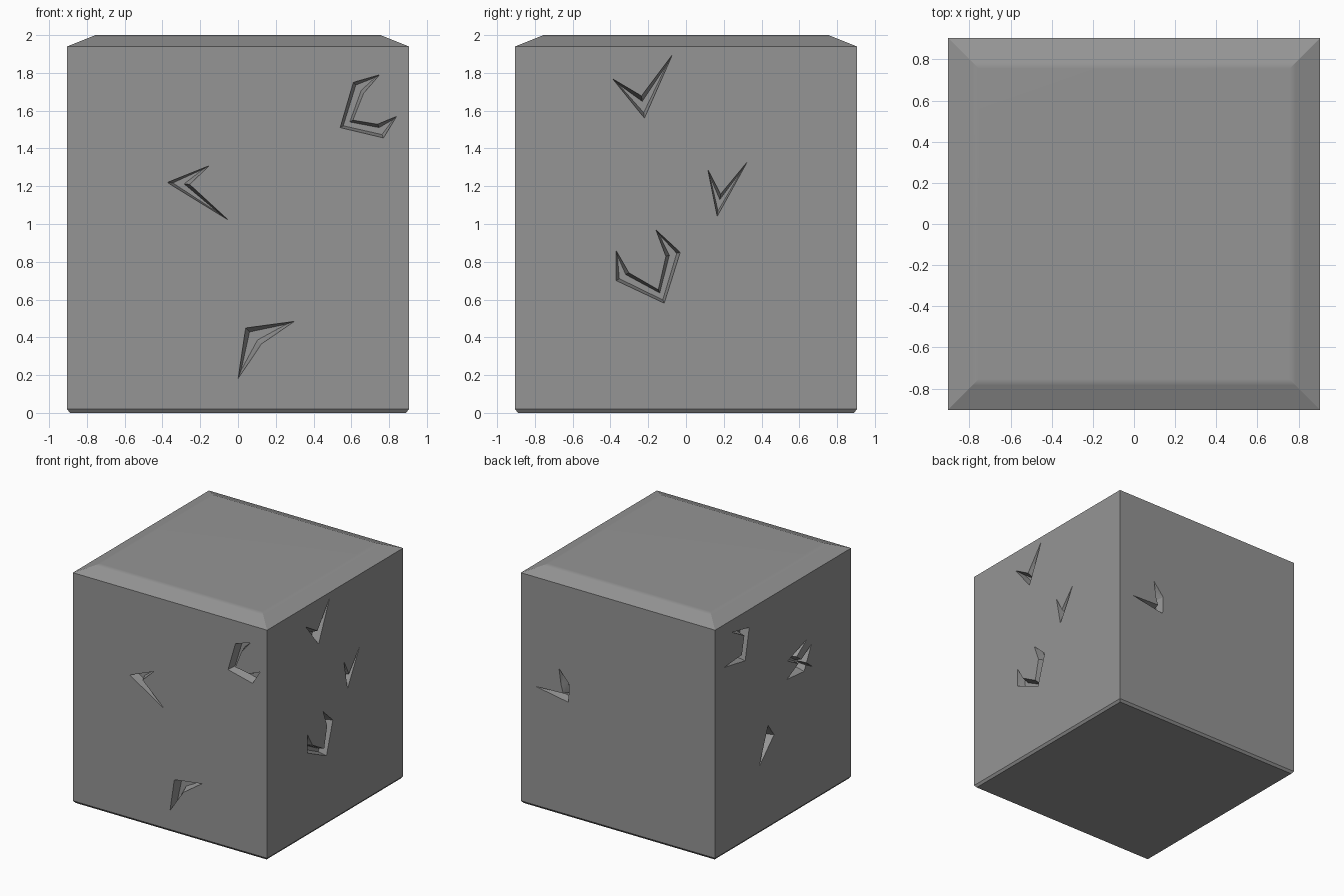
import bpy, bmesh, math
from mathutils import Matrix, Vector

if "Cube" in bpy.data.objects:
    bpy.data.objects.remove(bpy.data.objects["Cube"])

H = 0.905      # half width of the block
DEPTH = 0.07   # depth of the chipped grooves


def make_object(name, bm):
    bmesh.ops.recalc_face_normals(bm, faces=bm.faces)
    mesh = bpy.data.meshes.new(name)
    bm.to_mesh(mesh)
    bm.free()
    ob = bpy.data.objects.new(name, mesh)
    bpy.context.collection.objects.link(ob)
    return ob


def skin(bm, rings):
    for a, b in zip(rings, rings[1:]):
        for i in range(len(a)):
            j = (i + 1) % len(a)
            bm.faces.new((a[i], a[j], b[j], b[i]))
    bm.faces.new(rings[0])
    bm.faces.new(rings[-1])


# Block: square rings stacked with a thin bottom bevel and a wide top bevel
bm = bmesh.new()
rings = []
for half, z in [(0.89, 0), (H, 0.02), (H, 1.94), (0.785, 1.988), (0.755, 2)]:
    corner = Vector((half, half, z))
    rings.append([bm.verts.new(Matrix.Rotation(k * math.pi / 2, 3, 'Z') @ corner)
                  for k in range(4)])
skin(bm, rings)
block = make_object("stone_block", bm)
stone = bpy.data.materials.new("dark_stone")
stone.diffuse_color = (0.3, 0.3, 0.3, 1)
stone.use_nodes = True
stone.node_tree.nodes["Principled BSDF"].inputs["Base Color"].default_value = stone.diffuse_color
block.data.materials.append(stone)


# Groove: the outer edge runs tip to tip, the inner edge is each bend moved
# inward along its bisector, and the walls taper to a narrower flat floor
def groove(path, side):
    pts = [Vector(p) for p in path]
    bends = pts[1:-1]
    reach = 0.12 if len(bends) == 1 else 0.08
    inner = []
    for before, p, after in zip(pts, bends, pts[2:]):
        bisector = (before - p).normalized() + (after - p).normalized()
        inner.append(p + bisector.normalized() * reach)
    mids = [(p + q) / 2 for p, q in zip(bends, inner)]
    outline = pts + inner[::-1]
    targets = [mids[0], *mids, mids[-1], *mids[::-1]]
    floor = [p.lerp(t, 0.2 if p in (pts[0], pts[-1]) else 0.5)
             for p, t in zip(outline, targets)]

    bm = bmesh.new()
    skin(bm, [[bm.verts.new((p.x, y, p.y)) for p in loop]
              for loop, y in ((outline, -H - 0.003), (floor, -H + DEPTH))])
    bmesh.ops.triangulate(bm, faces=bm.faces[:])
    bm.transform(Matrix.Rotation(side * math.pi / 2, 4, 'Z'))
    cutter = make_object("groove_cutter", bm)
    cutter.data.materials.append(stone)
    return cutter


# Outer edges of the grooves, as seen facing each side
front = [
    [(0.75, 1.79), (0.61, 1.75), (0.54, 1.51), (0.77, 1.455), (0.84, 1.57)],
    [(-0.15, 1.31), (-0.375, 1.22), (-0.05, 1.02)],
    [(0.3, 0.485), (0.04, 0.45), (0, 0.18)],
]
right = [
    [(-0.39, 1.77), (-0.22, 1.56), (-0.07, 1.9)],
    [(0.115, 1.29), (0.165, 1.04), (0.325, 1.33)],
    [(-0.37, 0.86), (-0.37, 0.7), (-0.115, 0.58), (-0.03, 0.85), (-0.16, 0.97)],
]
back = [
    [(-0.77, 1.02), (-0.46, 0.967), (-0.455, 1.12), (-0.55, 1.23)],
    [(0.24, 1.78), (0.35, 1.84), (0.45, 1.73), (0.395, 1.52), (0.265, 1.5), (0.21, 1.62)],
    [(0.165, 0.77), (0.175, 0.54), (0.33, 0.605), (0.386, 0.71)],
]
left = [
    [(-0.68, 1.835), (-0.45, 1.79), (-0.505, 1.53), (-0.785, 1.58)],
    [(0.32, 1.4), (0.06, 1.31), (0.39, 1.14)],
    [(0.375, 1.33), (0.28, 1.14), (0.05, 1.16)],
    [(-0.32, 0.565), (-0.12, 0.76), (-0.2, 0.87)],
]

# Carve every groove into the block
bpy.context.view_layer.objects.active = block
for side, paths in enumerate((front, right, back, left)):
    for path in paths:
        cutter = groove(path, side)
        cutter.hide_render = True
        mod = block.modifiers.new("chip", 'BOOLEAN')
        mod.operation = 'DIFFERENCE'
        mod.solver = 'EXACT'
        mod.object = cutter
        bpy.ops.object.modifier_apply(modifier=mod.name)
        bpy.data.objects.remove(cutter)

# Flat bevels with a soft inner rim, crisp sides
block.select_set(True)
bpy.ops.object.shade_smooth_by_angle(angle=math.radians(25))
block.modifiers.new("flat_shading", 'WEIGHTED_NORMAL').keep_sharp = True
